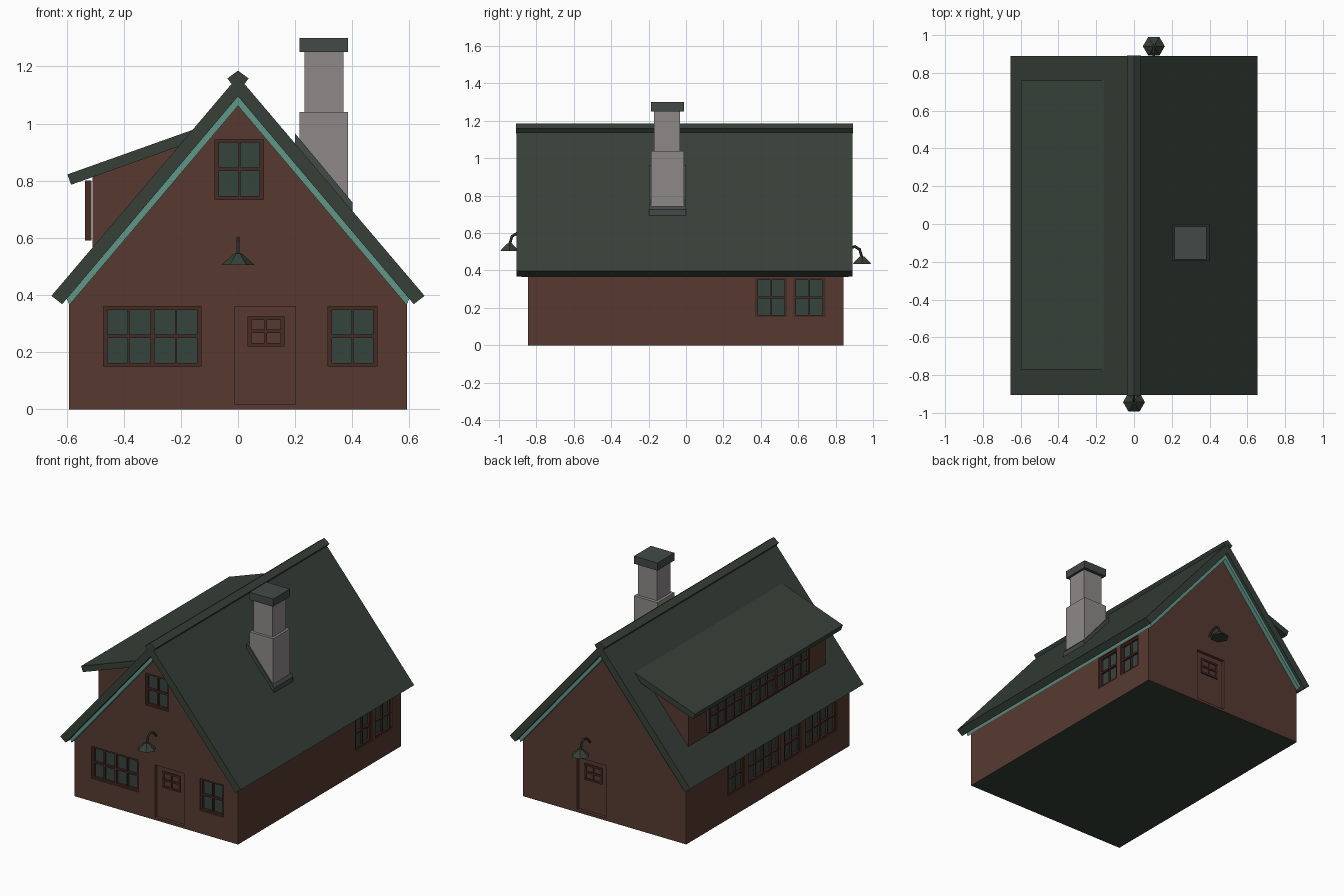
import bpy, bmesh, math
from mathutils import Matrix, Vector

if "Cube" in bpy.data.objects:
    bpy.data.objects.remove(bpy.data.objects["Cube"])


def material(name, rgb):
    m = bpy.data.materials.new(name)
    m.diffuse_color = (*rgb, 1)
    m.use_nodes = True
    m.node_tree.nodes["Principled BSDF"].inputs["Base Color"].default_value = m.diffuse_color
    return m


BROWN = material("wall_brown", (0.095, 0.042, 0.030))
FRAME = material("frame_red_brown", (0.062, 0.024, 0.019))
GREEN = material("roof_green", (0.037, 0.051, 0.039))
GLASS = material("glass_green", (0.036, 0.058, 0.047))
TEAL = material("trim_teal", (0.115, 0.31, 0.255))
GREY = material("chimney_grey", (0.27, 0.25, 0.25))
SLATE = material("cap_slate", (0.055, 0.068, 0.062))


def finish(name, bm, *mats):
    bmesh.ops.recalc_face_normals(bm, faces=bm.faces)
    me = bpy.data.meshes.new(name)
    bm.to_mesh(me)
    bm.free()
    for m in mats:
        me.materials.append(m)
    ob = bpy.data.objects.new(name, me)
    bpy.context.collection.objects.link(ob)
    return ob


def add_box(bm, lo, hi, mtx=Matrix()):
    lo, hi = Vector(lo), Vector(hi)
    bmesh.ops.create_cube(bm, size=1, matrix=mtx @ Matrix.Translation((lo + hi) / 2)
                          @ Matrix.Diagonal((*(hi - lo), 1)))


def box(name, lo, hi, mat, mtx=Matrix()):
    bm = bmesh.new()
    add_box(bm, lo, hi, mtx)
    return finish(name, bm, mat)


def prism(name, pts, y0, y1, *mats):
    """Extrude an x-z profile along y."""
    bm = bmesh.new()
    f = bm.faces.new([bm.verts.new((x, y0, z)) for x, z in pts])
    r = bmesh.ops.extrude_face_region(bm, geom=[f])
    bmesh.ops.translate(bm, vec=(0, y1 - y0, 0),
                        verts=[v for v in r["geom"] if isinstance(v, bmesh.types.BMVert)])
    return finish(name, bm, *mats)


def mirrored(half):
    """Close a profile by mirroring it in x (first and last half points may sit on x=0)."""
    return half + [(-x, z) for x, z in reversed(half) if x]


# wall frames: local -y is outdoors, local x runs along the wall
def side(x, y, deg):
    return Matrix.Translation((x, y, 0)) @ Matrix.Rotation(math.radians(deg), 4, 'Z')


FRONT, RIGHT = side(0, -0.845, 0), side(0.592, 0, 90)
BACK, LEFT = side(0, 0.843, 180), side(-0.592, 0, -90)
DORMER = side(-0.535, 0, -90)
cut = bmesh.new()


def window(name, wall, x0, x1, z0, z1, cols, rows=2, d=0.008, recess=0.03):
    """Glass pane with a frame and glazing bars; optionally recessed in the wall."""
    if recess:
        add_box(cut, (x0, -0.05, z0), (x1, recess, z1), wall)
    box(name + "_glass", (x0, d + 0.013, z0), (x1, d + 0.022, z1), GLASS, wall)
    bm = bmesh.new()
    for i in range(cols + 1):
        w = 0.007 if i % 2 == 0 else 0.004
        x = x0 + w + (x1 - x0 - 2 * w) * i / cols
        add_box(bm, (x - w, d, z0), (x + w, d + 0.02, z1), wall)
    for j in range(rows + 1):
        w = 0.006
        z = z0 + w + (z1 - z0 - 2 * w) * j / rows
        add_box(bm, (x0, d - 0.001, z - w), (x1, d + 0.02, z + w), wall)
    finish(name + "_frame", bm, FRAME)


# walls with a dark underside
walls = prism("walls", mirrored([(0.592, 0), (0.592, 0.39), (0, 1.09)]),
              -0.845, 0.843, BROWN, GREEN)
for p in walls.data.polygons:
    p.material_index = 1 if p.normal.z < -0.9 else 0

# ground floor and gable windows
window("front_left_window", FRONT, -0.47, -0.13, 0.15, 0.36, 4)
window("front_right_window", FRONT, 0.315, 0.487, 0.15, 0.36, 2)
window("gable_window", FRONT, -0.08, 0.09, 0.735, 0.945, 2)
window("right_window_a", RIGHT, 0.37, 0.54, 0.15, 0.36, 2)
window("right_window_b", RIGHT, 0.575, 0.745, 0.15, 0.36, 2)
for i, (y0, y1, n) in enumerate([(0.24, 0.41, 2), (-0.13, 0.195, 4),
                                 (-0.345, -0.175, 2), (-0.715, -0.39, 4)]):
    window(f"left_window_{i}", LEFT, -y1, -y0, 0.15, 0.36, n)

# doors, front and back
for name, wall, x0 in (("front_door", FRONT, -0.01), ("back_door", BACK, -0.2)):
    x1 = x0 + 0.212
    add_box(cut, (x0, -0.05, 0.017), (x1, 0.03, 0.36), wall)
    box(name, (x0, 0.02, 0.017), (x1, 0.035, 0.36), BROWN, wall)
    window(name + "_light", wall, x0 + 0.043, x0 + 0.172, 0.22, 0.325, 2, 2, 0.014, 0)

cutter = finish("opening_cutter", cut)
cutter.hide_render = True
cutter.hide_viewport = False
cutter.display_type = 'WIRE'
mod = walls.modifiers.new("openings", 'BOOLEAN')
mod.operation, mod.object, mod.solver = 'DIFFERENCE', cutter, 'EXACT'

# main roof, teal trim under it, ridge cap
prism("roof", [(-0.653, 0.397), (0, 1.165), (0.653, 0.397), (0.615, 0.368),
               (0, 1.095), (-0.615, 0.368)], -0.905, 0.89, GREEN)
prism("gable_trim", [(-0.6, 0.388), (0, 1.097), (0.6, 0.388), (0.59, 0.365),
                     (0, 1.062), (-0.59, 0.365)], -0.88, 0.87, TEAL)
prism("ridge_cap", [(-0.037, 1.158), (0, 1.185), (0.037, 1.158), (0.018, 1.132),
                    (0, 1.15), (-0.018, 1.132)], -0.908, 0.893, GREEN)

# long shed dormer on the left
prism("dormer_walls", [(-0.51, 0.53), (-0.51, 0.825), (-0.2, 0.935), (-0.2, 0.88)],
      -0.715, 0.705, BROWN)
prism("dormer_roof", [(-0.597, 0.822), (-0.15, 0.981), (-0.15, 0.940), (-0.584, 0.786)],
      -0.77, 0.76, GREEN)
for i in range(3):
    y = -0.515 + i * 0.345
    window(f"dormer_window_{i}", DORMER, -y - 0.345, -y, 0.59, 0.80, 4, 2, 0, 0)

# chimney
box("chimney_base", (0.215, -0.187, 0.6), (0.385, -0.012, 1.04), GREY)
box("chimney_stack", (0.233, -0.17, 1.03), (0.37, -0.033, 1.26), GREY)
box("chimney_cap", (0.215, -0.187, 1.25), (0.385, -0.012, 1.30), SLATE)
prism("chimney_flashing", [(0.2, 0.90), (0.2, 0.965), (0.4, 0.725), (0.4, 0.66)],
      -0.197, 0.0, SLATE)

# hexagonal barn lamps on curved arms
for name, wall, x, z in (("front_lamp", FRONT, 0, 0.505), ("back_lamp", BACK, -0.105, 0.435)):
    bm = bmesh.new()
    bmesh.ops.create_cone(bm, cap_ends=True, segments=6, radius1=0.058, radius2=0.014, depth=0.04,
                          matrix=wall @ Matrix.Translation((x, -0.098, z + 0.02))
                          @ Matrix.Rotation(math.radians(30 * 0), 4, 'Z')
                          @ Matrix.Rotation(math.radians(30), 4, 'Z'))
    path = [(0, 0.05), (-0.03, 0.082), (-0.06, 0.093), (-0.085, 0.078), (-0.098, 0.035)]
    for (a, b), (c, d) in zip(path, path[1:]):
        p, q = Vector((x, a, z + b)), Vector((x, c, z + d))
        rot = (q - p).to_track_quat('Z', 'Y').to_matrix().to_4x4()
        bmesh.ops.create_cone(bm, cap_ends=True, segments=6, radius1=0.007, radius2=0.007,
                              depth=(q - p).length + 0.004,
                              matrix=wall @ Matrix.Translation((p + q) / 2) @ rot)
    finish(name, bm, GREEN)
